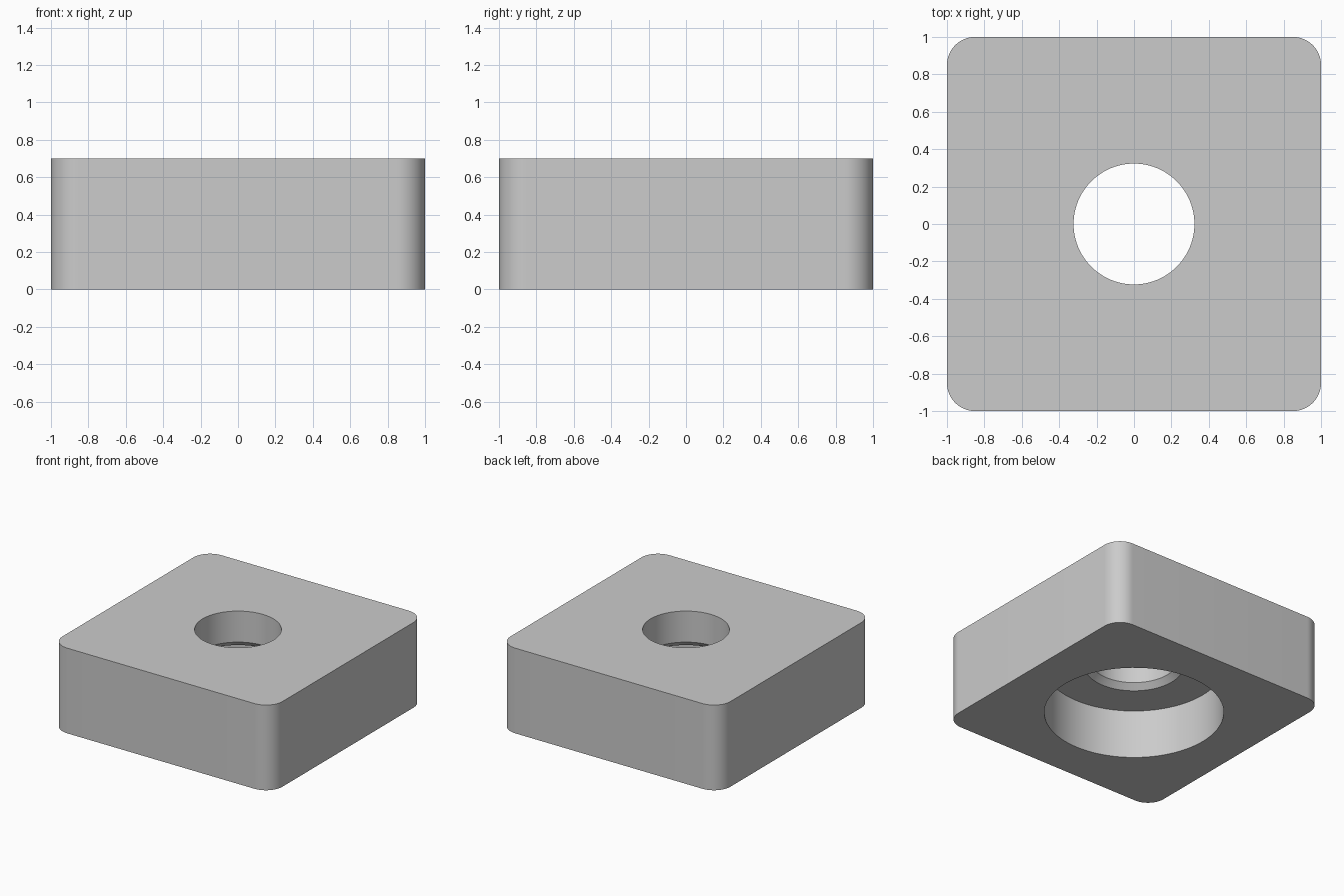
import bpy, bmesh
from math import radians, tau

old = bpy.data.objects.get("Cube")
if old:
    bpy.data.objects.remove(old, do_unlink=True)

HEIGHT, CORNER = 0.70, 0.15
HOLE_R, BORE_R = 0.323, 0.67
BORE_DEPTH, CHAMFER = 0.40, 0.045


def mesh_object(name, bm):
    bmesh.ops.recalc_face_normals(bm, faces=bm.faces[:])
    mesh = bpy.data.meshes.new(name)
    bm.to_mesh(mesh)
    bm.free()
    obj = bpy.data.objects.new(name, mesh)
    bpy.context.collection.objects.link(obj)
    return obj


grey = bpy.data.materials.new("plain grey")
grey.use_nodes = True
colour = (0.6, 0.6, 0.6, 1)
grey.diffuse_color = colour
grey.node_tree.nodes["Principled BSDF"].inputs["Base Color"].default_value = colour

# Square block with rounded upright edges
bm = bmesh.new()
bmesh.ops.create_cube(bm, size=2)
for v in bm.verts:
    v.co.z = HEIGHT if v.co.z > 0 else 0
upright = [e for e in bm.edges if abs(e.verts[0].co.z - e.verts[1].co.z) > 0.1]
bmesh.ops.bevel(bm, geom=upright, offset=CORNER, segments=16, profile=0.5, affect='EDGES')
block = mesh_object("block", bm)
block.data.materials.append(grey)

# Turned cutter: wide lower bore, chamfered step, narrow through hole
profile = [(0, -0.1), (BORE_R, -0.1), (BORE_R, BORE_DEPTH),
           (HOLE_R + CHAMFER, BORE_DEPTH), (HOLE_R, BORE_DEPTH + CHAMFER),
           (HOLE_R, HEIGHT + 0.1), (0, HEIGHT + 0.1)]
bm = bmesh.new()
points = [bm.verts.new((r, 0, z)) for r, z in profile]
edges = [bm.edges.new(pair) for pair in zip(points, points[1:])]
bmesh.ops.spin(bm, geom=points + edges, cent=(0, 0, 0), axis=(0, 0, 1),
               angle=tau, steps=96)
bmesh.ops.remove_doubles(bm, verts=bm.verts[:], dist=0.0001)
cutter = mesh_object("hole_cutter", bm)
cutter.data.materials.append(grey)
cutter.hide_render = True

# Cut the hole, then smooth the curved walls
cut = block.modifiers.new("stepped hole", 'BOOLEAN')
cut.operation = 'DIFFERENCE'
cut.solver = 'EXACT'
cut.object = cutter
bpy.ops.object.select_all(action='DESELECT')
block.select_set(True)
bpy.context.view_layer.objects.active = block
bpy.ops.object.modifier_apply(modifier=cut.name)
bpy.data.objects.remove(cutter, do_unlink=True)
bpy.ops.object.shade_smooth_by_angle(angle=radians(30))
